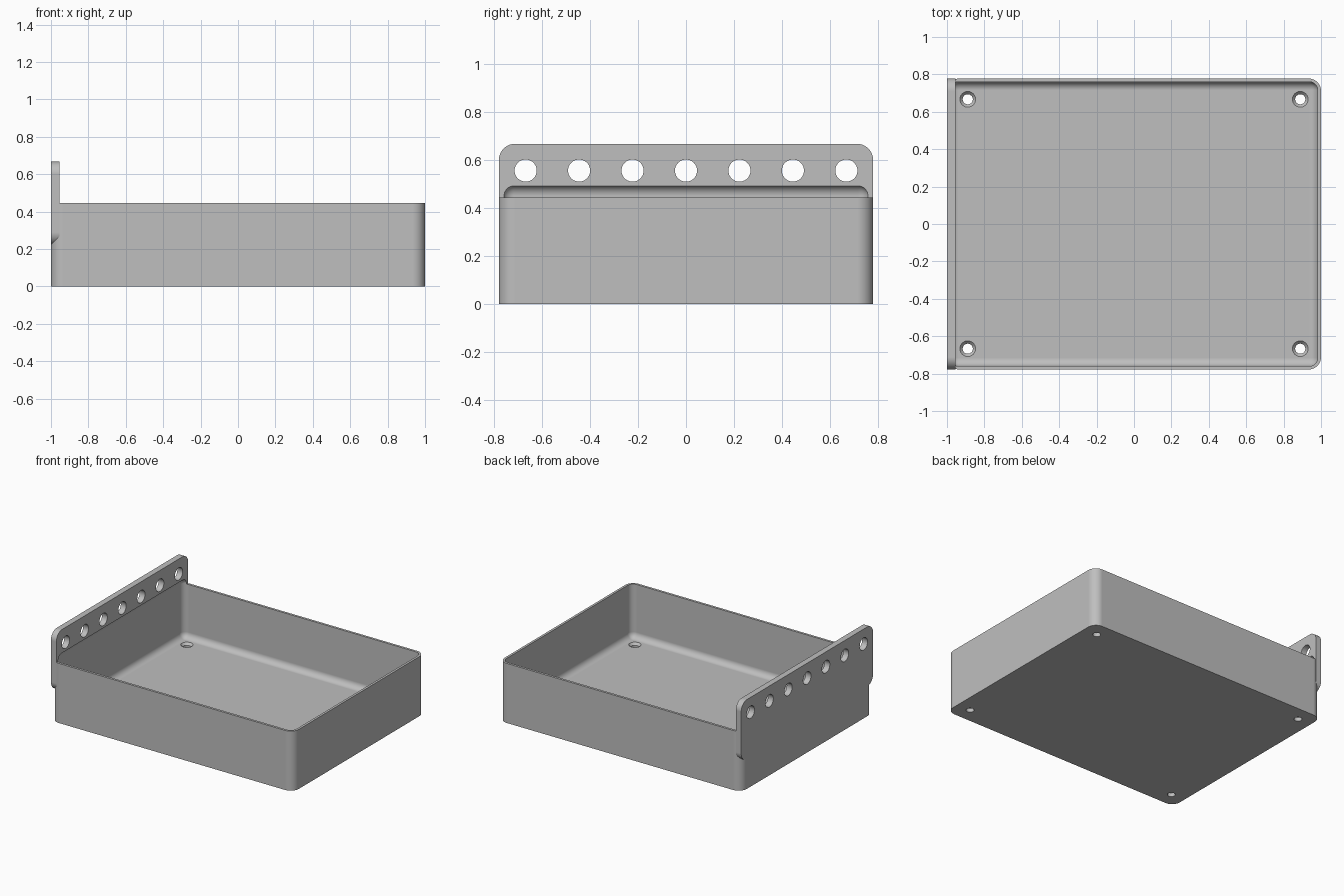
import bpy
import bmesh
from math import radians
from mathutils import Matrix, Vector

cube = bpy.data.objects.get("Cube")
if cube:
    bpy.data.objects.remove(cube, do_unlink=True)

MM = 2 / 90                      # the tray is 90 x 70 units long
HX, HY = 45 * MM, 35 * MM        # half sizes
WALL, FLOOR, RIM = 0.8 * MM, 2 * MM, 20 * MM

grey = bpy.data.materials.new("plain grey")
grey.use_nodes = True
grey.diffuse_color = (0.52, 0.52, 0.52, 1)
grey.node_tree.nodes["Principled BSDF"].inputs["Base Color"].default_value = grey.diffuse_color


def to_object(name, bm):
    mesh = bpy.data.meshes.new(name)
    bmesh.ops.recalc_face_normals(bm, faces=bm.faces)
    bm.to_mesh(mesh)
    bm.free()
    mesh.materials.append(grey)
    obj = bpy.data.objects.new(name, mesh)
    bpy.context.collection.objects.link(obj)
    return obj


def rounded_box(name, low, high, radius, axis=None):
    """Box with all edges rounded, or only those running along one axis."""
    low, high = Vector(low), Vector(high)
    bm = bmesh.new()
    bmesh.ops.create_cube(bm, size=1)
    for v in bm.verts:
        v.co = (low + high) / 2 + v.co * (high - low)
    edges = [e for e in bm.edges if axis is None
             or abs((e.verts[0].co - e.verts[1].co)[axis]) > 1e-4]
    bmesh.ops.bevel(bm, geom=edges, offset=radius, segments=10,
                    profile=0.5, affect='EDGES')
    return to_object(name, bm)


def add_cone(bm, r_low, r_high, depth, matrix):
    bmesh.ops.create_cone(bm, cap_ends=True, segments=40, radius1=r_low,
                          radius2=r_high, depth=depth, matrix=matrix)


def combine(target, other, operation):
    mod = target.modifiers.new(operation.lower(), 'BOOLEAN')
    mod.operation, mod.solver, mod.object = operation, 'EXACT', other
    bpy.context.view_layer.objects.active = target
    bpy.ops.object.modifier_apply(modifier=mod.name)
    bpy.data.objects.remove(other, do_unlink=True)


# Outer shell and the hanging plate flush with its right end
tray = rounded_box("tray", (-HX, -HY, 0), (HX, HY, RIM), 3 * MM, axis=2)
plate = rounded_box("hanging_plate", (-HX, -HY, 10 * MM),
                    (-HX + 2 * MM, HY, 30 * MM), 3 * MM, axis=0)
combine(tray, plate, 'UNION')

# Filleted cavity, which also bites a shallow recess into the plate
cavity = rounded_box("cavity_cutter", (-HX + WALL, -HY + WALL, FLOOR),
                     (HX - WALL, HY - WALL, 22.3 * MM), 2 * MM)
combine(tray, cavity, 'DIFFERENCE')

# Row of peg holes through the plate
bm = bmesh.new()
for i in range(-3, 4):
    place = Matrix.Translation((-HX + MM, i * 10 * MM, 25 * MM))
    add_cone(bm, 0.046, 0.046, 5 * MM, place @ Matrix.Rotation(radians(90), 4, 'Y'))
combine(tray, to_object("peg_hole_cutter", bm), 'DIFFERENCE')

# Countersunk screw holes in the floor corners
drills, sinks = bmesh.new(), bmesh.new()
for sx in (-1, 1):
    for sy in (-1, 1):
        x, y = sx * 40 * MM, sy * 30 * MM
        add_cone(drills, 0.027, 0.027, 6 * MM, Matrix.Translation((x, y, FLOOR / 2)))
        add_cone(sinks, 0.022, 0.062, 2 * MM, Matrix.Translation((x, y, FLOOR)))
combine(tray, to_object("screw_hole_cutter", drills), 'DIFFERENCE')
combine(tray, to_object("countersink_cutter", sinks), 'DIFFERENCE')

# Smooth fillets, sharp rims
bpy.ops.object.select_all(action='DESELECT')
tray.select_set(True)
bpy.context.view_layer.objects.active = tray
bpy.ops.object.shade_smooth_by_angle(angle=radians(30))
weighted = tray.modifiers.new("weighted_normals", 'WEIGHTED_NORMAL')
weighted.keep_sharp = True
